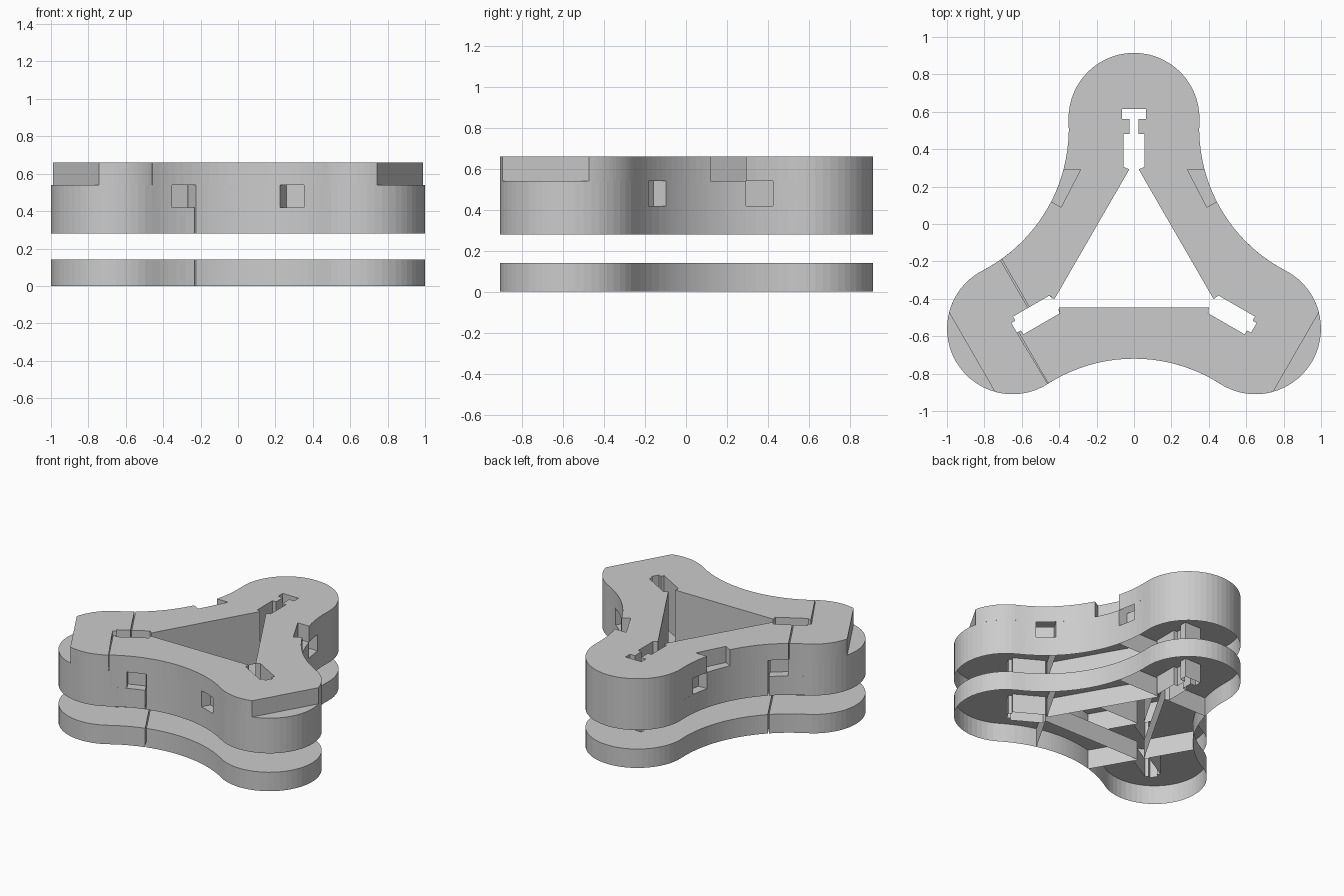
import bpy
from math import sqrt, sin, cos, radians, pi

if "Cube" in bpy.data.objects:
    bpy.data.objects.remove(bpy.data.objects["Cube"])

CY = -0.185      # hub centre on y
SEAM = 0.477     # distance from hub where lobes meet arms


def outer_w(d):
    """Half width of the concave flank at distance d from the hub."""
    return 1.2055 - sqrt(0.7344 - (d - 0.696) ** 2)


def flank(a, b, n=8):
    return [(outer_w(a + (b - a) * i / n), a + (b - a) * i / n) for i in range(n + 1)]


def place(pts, deg):
    c, s = cos(radians(deg)), sin(radians(deg))
    return [(c * w - s * d, CY + s * w + c * d) for w, d in pts]


def mirror(pts):
    return [(-w, d) for w, d in pts]


def shell(name, pts, z0, z1):
    """Open-bottomed hollow piece: side walls and a top face."""
    area = sum(p[0] * q[1] - q[0] * p[1] for p, q in zip(pts, pts[1:] + pts[:1]))
    if area < 0:
        pts = pts[::-1]
    n = len(pts)
    verts = [(x, y, z0) for x, y in pts] + [(x, y, z1) for x, y in pts]
    faces = [(i, (i + 1) % n, n + (i + 1) % n, n + i) for i in range(n)]
    faces.append(tuple(range(n, 2 * n)))
    mesh = bpy.data.meshes.new(name)
    mesh.from_pydata(verts, [], faces)
    obj = bpy.data.objects.new(name, mesh)
    bpy.context.collection.objects.link(obj)


# Keyed slots: half profile from hub outwards
KEY_SLOT = [(0.055, 0.49), (0.055, 0.667), (0.025, 0.667), (0.025, 0.747),
            (0.065, 0.747), (0.065, 0.80)]
PLAIN_SLOT = [(0.055, 0.49), (0.055, 0.715), (0.03, 0.715), (0.03, 0.74)]


def lobe_half(slot, s, chop, notch):
    """Half outline of a lobe, slot end first, running round to the tip."""
    pts = slot[::-1]
    if s < 0.49:
        pts = pts + [(0.025, s)]
    else:
        w = 0.055 if s < 0.715 else 0.03
        pts = [p for p in pts if p[1] > s] + [(w, s)]
    if notch:
        pts += [(outer_w(s) - 0.07, s), (outer_w(0.61) - 0.07, 0.61)]
        s = 0.61
    pts += flank(s, 0.734, 5)
    a0 = -0.045
    a1 = sin(0) + (radians(45.6) if chop else pi / 2)
    for i in range(1, 15):
        a = a0 + (a1 - a0) * i / 14
        pts.append((0.35 * cos(a), 0.75 + 0.35 * sin(a)))
    return pts


def arm_half(s, notch):
    """Half outline of an arm, hub side first, ending mid flank."""
    pts = [(0.025, SEAM)]
    if s > 0.49:
        pts += [(0.055, 0.49), (0.055, min(s, 0.715))]
        if s > 0.715:
            pts += [(0.03, 0.715), (0.03, s)]
    if notch:
        pts += [(0.285, SEAM), (0.39, 0.275)]
        s = 0.305
    return pts + flank(s, 0.2675, 10)


ANGLES = {"top": 0, "left": 120, "right": -120}
ARMS = {"right_arm": ("top", "right"), "front_arm": ("right", "left"),
        "left_arm": ("left", "top")}

# layer: name, z range, seam (positive, negative) per lobe, upper notches, window notches
even = {k: (SEAM, SEAM) for k in ANGLES}
stepped = {"top": (SEAM, SEAM), "left": (0.614, 0.731), "right": (0.731, 0.614)}
LAYERS = [
    ("base", 0.0, 0.14, even, False, False),
    ("body", 0.28, 0.42, even, False, False),
    ("joint", 0.42, 0.54, even, False, True),
    ("cover", 0.54, 0.66, stepped, True, False),
]

for layer, z0, z1, seams, is_cover, windows in LAYERS:
    # Rounded lobes
    for side, deg in ANGLES.items():
        slot = KEY_SLOT if side == "top" else PLAIN_SLOT
        gap = 0.008 if side == "left" else 0.0
        chop = is_cover and side != "top"
        sp, sn = seams[side]
        pos = lobe_half(slot, sp + gap, chop, windows)
        neg = mirror(lobe_half(slot, sn + gap, chop, windows))
        if not chop:
            neg.pop()
        shell(f"{layer}_{side}_lobe", place(pos + neg[::-1], deg), z0, z1)
    # Connecting arms
    for arm, (a, b) in ARMS.items():
        one = arm_half(seams[a][0], is_cover and a == "top")
        two = mirror(arm_half(seams[b][1], is_cover and b == "top"))
        two.pop()
        shell(f"{layer}_{arm}", place(one, ANGLES[a]) + place(two, ANGLES[b])[::-1], z0, z1)
